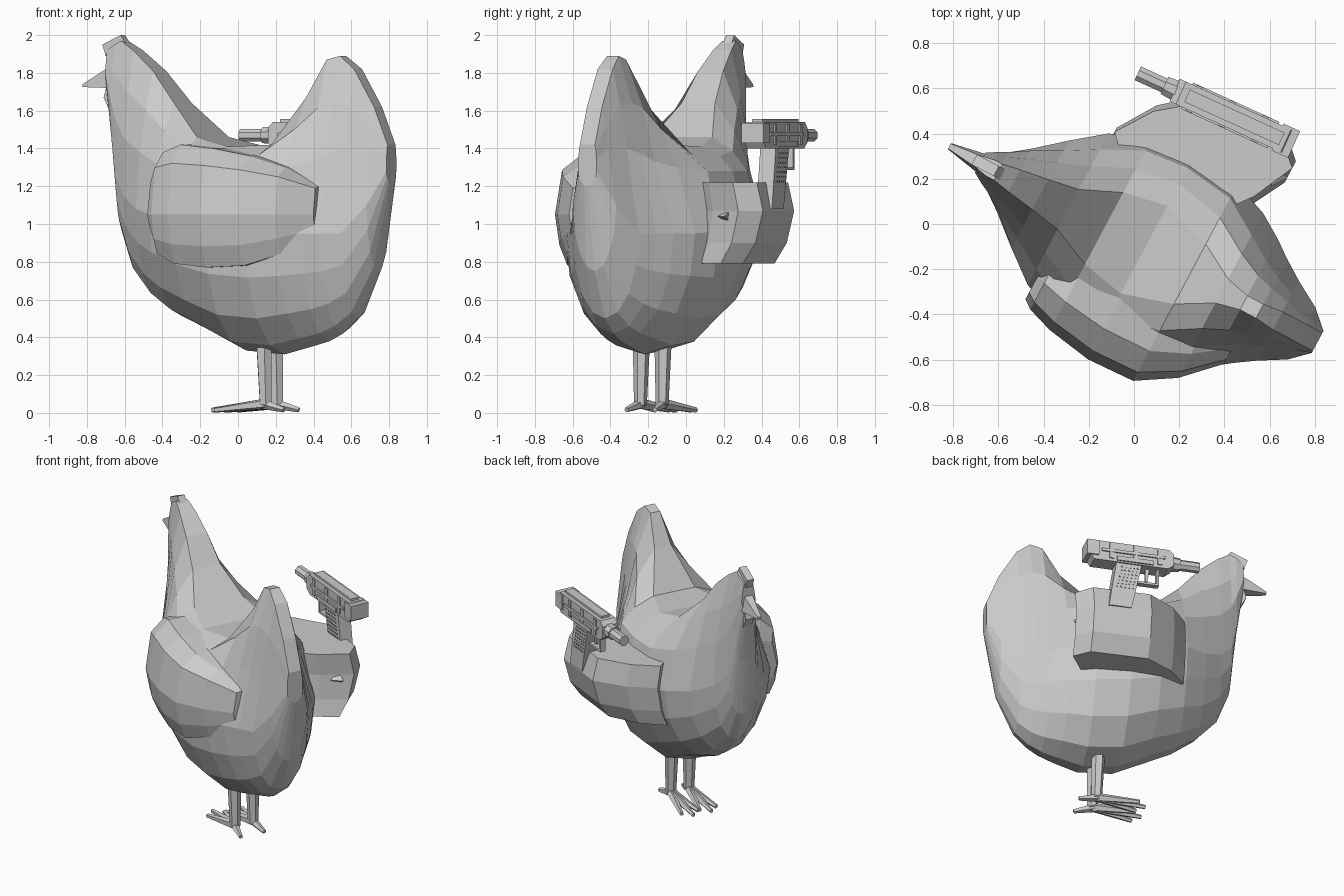
import bpy, bmesh, math
from mathutils import Matrix, Vector

cube = bpy.data.objects.get("Cube")
if cube:
    bpy.data.objects.remove(cube, do_unlink=True)

grey = bpy.data.materials.new("plain grey")
grey.use_nodes = True
grey.diffuse_color = (0.6, 0.6, 0.6, 1)
grey.node_tree.nodes["Principled BSDF"].inputs["Base Color"].default_value = grey.diffuse_color

# Bird frame: x runs to the beak, y to the bird's folded wing side
BIRD = Matrix.Translation((0, -0.09, 0)) @ Matrix.Rotation(math.radians(152), 4, 'Z')
# Blaster frame: x runs from the rear to the muzzle
GUN = Matrix.Translation((0.69, 0.36, 0)) @ Matrix.Rotation(math.radians(155.5), 4, 'Z')


def finish(name, bm, frame):
    bmesh.ops.recalc_face_normals(bm, faces=bm.faces)
    bm.transform(frame)
    mesh = bpy.data.meshes.new(name)
    bm.to_mesh(mesh)
    bm.free()
    mesh.materials.append(grey)
    obj = bpy.data.objects.new(name, mesh)
    bpy.context.collection.objects.link(obj)
    return obj


def loft(name, rings, frame=BIRD):
    """Skin a row of closed rings and cap both ends."""
    bm = bmesh.new()
    rows = [[bm.verts.new(p) for p in ring] for ring in rings]
    n = len(rows[0])
    for a, b in zip(rows, rows[1:]):
        for i in range(n):
            j = (i + 1) % n
            bm.faces.new((a[i], a[j], b[j], b[i]))
    bm.faces.new(rows[0])
    bm.faces.new(rows[-1])
    return finish(name, bm, frame)


def plate(name, profile, y0, y1, frame):
    """Side profile in x and z, extruded across y."""
    return loft(name, [[(x, y, z) for x, z in profile] for y in (y0, y1)], frame)


def block(name, x0, x1, z0, z1, half, y=0):
    return plate(name, [(x0, z0), (x1, z0), (x1, z1), (x0, z1)], y - half, y + half, GUN)


def tube(name, a, b, r0, r1, sides, frame):
    a, b = Vector(a), Vector(b)
    turn = (b - a).to_track_quat('Z', 'Y')
    rings = []
    for c, r in ((a, r0), (b, r1)):
        angles = [math.tau * (i + 0.5) / sides for i in range(sides)]
        rings.append([c + turn @ Vector((r * math.cos(t), r * math.sin(t), 0)) for t in angles])
    return loft(name, rings, frame)


# Body with tail and neck: station, bottom, mid height and width,
# shoulder height and width, ridge height and width
STATIONS = [
    (-.92, 1.2, 1.28, .055, 1.35, .055, 1.42, .045),
    (-.84, .75, 1.1, .13, 1.4, .08, 1.62, .045),
    (-.72, .5, .95, .2, 1.4, .13, 1.82, .045),
    (-.63, .42, .95, .26, 1.37, .17, 1.89, .035),
    (-.55, .38, .95, .32, 1.33, .21, 1.87, .035),
    (-.44, .35, .95, .39, 1.3, .28, 1.67, .06),
    (-.28, .31, .96, .45, 1.28, .38, 1.42, .15),
    (-.05, .33, .98, .47, 1.28, .41, 1.41, .22),
    (.15, .43, 1, .45, 1.28, .39, 1.46, .18),
    (.33, .51, 1.05, .38, 1.32, .3, 1.64, .1),
    (.47, .6, 1.08, .27, 1.38, .22, 1.81, .075),
    (.6, .74, 1.15, .16, 1.45, .15, 1.92, .055),
    (.68, .95, 1.25, .1, 1.55, .1, 1.97, .04),
    (.72, 1.35, 1.45, .07, 1.65, .08, 1.95, .04),
    (.77, 1.7, 1.75, .04, 1.8, .05, 1.92, .03),
]


def section(u, zb, zm, wm, zs, ws, zt, wt):
    half = [(wm * math.sin(t), zm - (zm - zb) * math.cos(t))
            for t in map(math.radians, (22, 45, 68))]
    bulge = .08 * (ws - wt)
    half += [(wm, zm), (ws, zs), ((ws + wt) * .5 + bulge, (zs + zt) * .5 + bulge), (wt, zt)]
    return ([(u, 0, zb)] + [(u, w, z) for w, z in half]
            + [(u, -w, z) for w, z in reversed(half)])


loft("body", [section(*s) for s in STATIONS])

# Head details
plate("comb", [(.64, 1.93), (.78, 1.89), (.8, 1.95), (.69, 2)], -.025, .025, BIRD)
plate("wattle", [(.7, 1.58), (.75, 1.59), (.79, 1.67), (.77, 1.74), (.7, 1.72)], -.03, .03, BIRD)
loft("beak", [
    [(.74, -.05, 1.72), (.74, .05, 1.72), (.76, .03, 1.83), (.76, -.03, 1.83)],
    [(.925, -.015, 1.725), (.925, .015, 1.725), (.925, .012, 1.74), (.925, -.012, 1.74)]])

# Folded wing: thin shell hugging the flank; station, bottom, top, reach
FOLDED = [(.31, .95, 1.25, .44), (.27, .84, 1.38, .47), (.15, .79, 1.42, .51),
          (-.06, .77, 1.4, .545), (-.28, .78, 1.36, .535), (-.45, .84, 1.3, .43), (-.6, .92, 1.2, .28)]
loft("folded_wing", [
    [(u, .2, lo), (u, w * .86, lo), (u, w * .95, lo * .6 + .42), (u, w, 1.05),
     (u, w * .92, hi * .6 + .47), (u, w * .72, hi), (u, .2, hi)] for u, lo, hi, w in FOLDED])

# Raised wing: angular sleeve reaching out and curling around the grip
PLAN = [(.2, .3), (.31, .42), (.2, .59), (.02, .74), (-.36, .755), (-.46, .66), (-.37, .46), (-.25, .3)]
LEVELS = [(.79, .84), (.9, .94), (1.07, 1), (1.22, .95)]
loft("raised_wing", [[(u, -v * k, z) for u, v in PLAN] for z, k in LEVELS])
tube("wing_spike", (-.4, -.56, 1.04), (-.46, -.58, 1.04), .05, .005, 3, BIRD)

# Legs and feet
for side, s in (("left", -1), ("right", 1)):
    y = s * .065
    tube(side + "_leg", (-.2, y, .04), (-.19, y, .36), .034, .045, 6, BIRD)
    for i in (-1, 0, 1):
        tube(f"{side}_front_toe_{i + 2}", (-.21, y, .05),
             (.12 - .05 * abs(i), y + i * .06, .015), .03, .014, 5, BIRD)
    tube(side + "_back_toe", (-.18, y, .05), (-.32, y + s * .02, .016), .03, .014, 5, BIRD)

# Blaster body
plate("blaster_body", [(0, 1.44), (.03, 1.4), (.52, 1.4), (.56, 1.43), (.56, 1.51),
                       (.53, 1.54), (.02, 1.54), (0, 1.52)], -.055, .055, GUN)
block("top_rail", .04, .5, 1.53, 1.555, .03)
block("rear_cap", -.02, .06, 1.43, 1.535, .065)
for i in range(3):
    block(f"body_band_{i + 1}", .13 + i * .16, .16 + i * .16, 1.42, 1.53, .062)
for side, s in (("left", 1), ("right", -1)):
    block(side + "_rib", .08, .5, 1.465, 1.485, .006, s * .058)
    block(side + "_lower_panel", .18, .42, 1.41, 1.44, .006, s * .058)
tube("barrel_collar", (.55, 0, 1.47), (.61, 0, 1.47), .05, .045, 8, GUN)
tube("barrel", (.6, 0, 1.47), (.74, 0, 1.47), .036, .036, 8, GUN)

# Grip with stippling, and trigger guard
plate("grip", [(.13, 1.08), (.28, 1.08), (.35, 1.41), (.18, 1.41)], -.045, .045, GUN)
bm = bmesh.new()
for s in (-1, 1):
    for row in range(7):
        for col in range(5):
            spot = (.185 + col * .026 + row * .0055, s * .045, 1.225 + row * .025)
            bmesh.ops.create_cube(bm, size=.009, matrix=Matrix.Translation(spot))
finish("grip_stippling", bm, GUN)
block("guard_bottom", .33, .47, 1.285, 1.3, .02)
block("guard_front", .455, .47, 1.285, 1.41, .02)
plate("trigger", [(.38, 1.31), (.395, 1.31), (.41, 1.41), (.38, 1.41)], -.01, .01, GUN)
